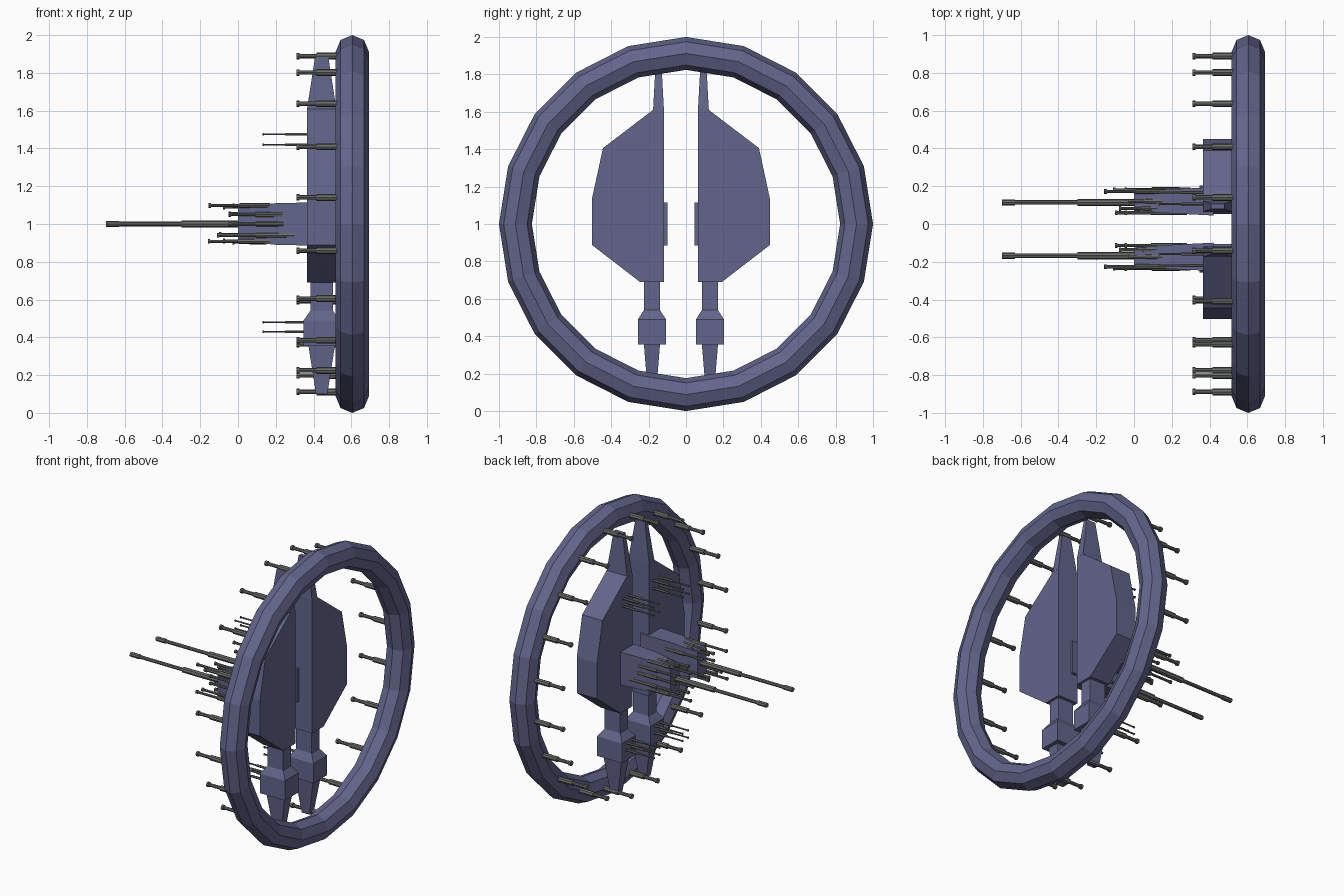
import bpy, bmesh, math
from mathutils import Matrix

if "Cube" in bpy.data.objects:
    bpy.data.objects.remove(bpy.data.objects["Cube"])

def material(name, rgb):
    m = bpy.data.materials.new(name)
    m.diffuse_color = (*rgb, 1)
    m.use_nodes = True
    m.node_tree.nodes["Principled BSDF"].inputs["Base Color"].default_value = m.diffuse_color
    return m

HULL = material("slate blue hull", (0.125, 0.13, 0.26))
METAL = material("gun grey", (0.14, 0.15, 0.14))
MIRROR_Y = -0.027   # the two hull halves mirror about this plane

def finish(bm, name, mat):
    bmesh.ops.recalc_face_normals(bm, faces=bm.faces)
    me = bpy.data.meshes.new(name)
    bm.to_mesh(me)
    bm.free()
    me.materials.append(mat)
    ob = bpy.data.objects.new(name, me)
    bpy.context.collection.objects.link(ob)
    return ob

def skin(bm, rings):
    """Join equal-length rings of points and cap both ends."""
    vs = [[bm.verts.new(p) for p in r] for r in rings]
    n = len(vs[0])
    for a, b in zip(vs, vs[1:]):
        for i in range(n):
            bm.faces.new((a[i], a[(i + 1) % n], b[(i + 1) % n], b[i]))
    bm.faces.new(vs[0])
    bm.faces.new(vs[-1])

def side(y, s):
    return y if s < 0 else 2 * MIRROR_Y - y

def barrel(bm, y, z, profile, n=8):
    """Stepped barrel along x; profile is (x, radius) pairs."""
    skin(bm, [[(x, y + r * math.cos(2 * math.pi * i / n), z + r * math.sin(2 * math.pi * i / n))
               for i in range(n)] for x, r in profile])

def gun_profile(base, tip, r, sleeve=0.5):
    """Thick sleeve, thin tube, flared muzzle."""
    mid = base + (tip - base) * sleeve
    m = tip + r * 0.9
    return [(base, r), (mid, r), (mid, r * .65), (m, r * .65), (m, r * .95), (tip, r * .95)]

# outer ring
bpy.ops.mesh.primitive_torus_add(major_segments=20, minor_segments=8, major_radius=0.912,
                                 minor_radius=0.088, location=(0.605, 0, 1),
                                 rotation=(0, math.pi / 2, 0))
ring = bpy.context.object
ring.name = "outer_ring"
ring.data.materials.append(HULL)

# guns around the back of the ring
bm = bmesh.new()
for k in range(20):
    a = math.radians(9 + 18 * k)
    r = 0.87 if 11 <= k <= 13 else 0.9
    barrel(bm, r * math.cos(a), 1 + r * math.sin(a), gun_profile(0.55, 0.31, 0.018, 0.56))
finish(bm, "ring_guns", METAL)

# wing plate outline (y, z)
PLATE = [(-.118, .69), (-.246, .69), (-.503, .888), (-.503, 1.134),
         (-.444, 1.406), (-.176, 1.61), (-.118, 1.61)]
CX, CY = 0.443, -0.182

for s, tag in ((-1, "left"), (1, "right")):
    # wing plate
    bm = bmesh.new()
    skin(bm, [[(x, side(y, s), z) for y, z in PLATE] for x in (0.365, 0.52)])
    finish(bm, tag + "_wing_plate", HULL)

    def tower(name, levels):
        """Stack of rectangles: (z, centre y, half x, half y)."""
        b = bmesh.new()
        skin(b, [[(CX + i * hx, side(cy + j * hy, s), z) for i, j in
                  ((-1, -1), (1, -1), (1, 1), (-1, 1))] for z, cy, hx, hy in levels])
        finish(b, tag + name, HULL)

    # top spire, and lower neck, pod and spike
    tower("_spire", [(1.61, -.147, .0775, .029), (1.885, -.147, .035, .014)])
    tower("_lower_pod", [(.69, CY, .06, .043), (.54, CY, .06, .043), (.49, CY, .096, .075),
                         (.355, CY, .096, .075), (.355, CY, .07, .043), (.10, CY, .03, .022)])

    # gun housing on the inner edge
    bm = bmesh.new()
    gy = -0.174
    skin(bm, [[(x, side(gy + j * hy, s), 1 + k * hz) for j, k in
               ((-1, -1), (1, -1), (1, 1), (-1, 1))]
              for x, hy, hz in ((.42, .075, .115), (.2, .064, .11), (0, .05, .09))])
    finish(bm, tag + "_gun_housing", HULL)

    # main cannon
    bm = bmesh.new()
    barrel(bm, side(-.168, s), 1, [(.2, .019), (-.3, .019), (-.3, .012), (-.63, .012),
                                   (-.63, .016), (-.7, .016)])
    finish(bm, tag + "_main_cannon", METAL)

    # secondary guns clustered round the cannon: (dy, dz, base x, tip x)
    bm = bmesh.new()
    for dy, dz, base, tip in ((-.052, .098, .17, -.155), (-.060, .05, .235, -.05),
                              (-.062, 0, .24, -.05), (-.060, -.06, .3, -.11),
                              (-.052, -.092, .17, -.16), (.038, .09, .17, -.08),
                              (.060, .055, .235, -.05), (.060, -.055, .28, -.1),
                              (.038, -.09, .17, -.08), (0, .095, .15, -.03),
                              (0, -.095, .15, -.03)):
        barrel(bm, side(gy + dy, s), 1 + dz, gun_profile(base, tip, .013))
    finish(bm, tag + "_secondary_guns", METAL)

    # light guns on plate and pod
    bm = bmesh.new()
    for y0, zs in ((-.19, (1.475, 1.42)), (CY, (.48, .43))):
        for z in zs:
            for dy in (-.03, .03):
                barrel(bm, side(y0 + dy, s), z, gun_profile(.37, .13, .008), 6)
    finish(bm, tag + "_light_guns", METAL)
